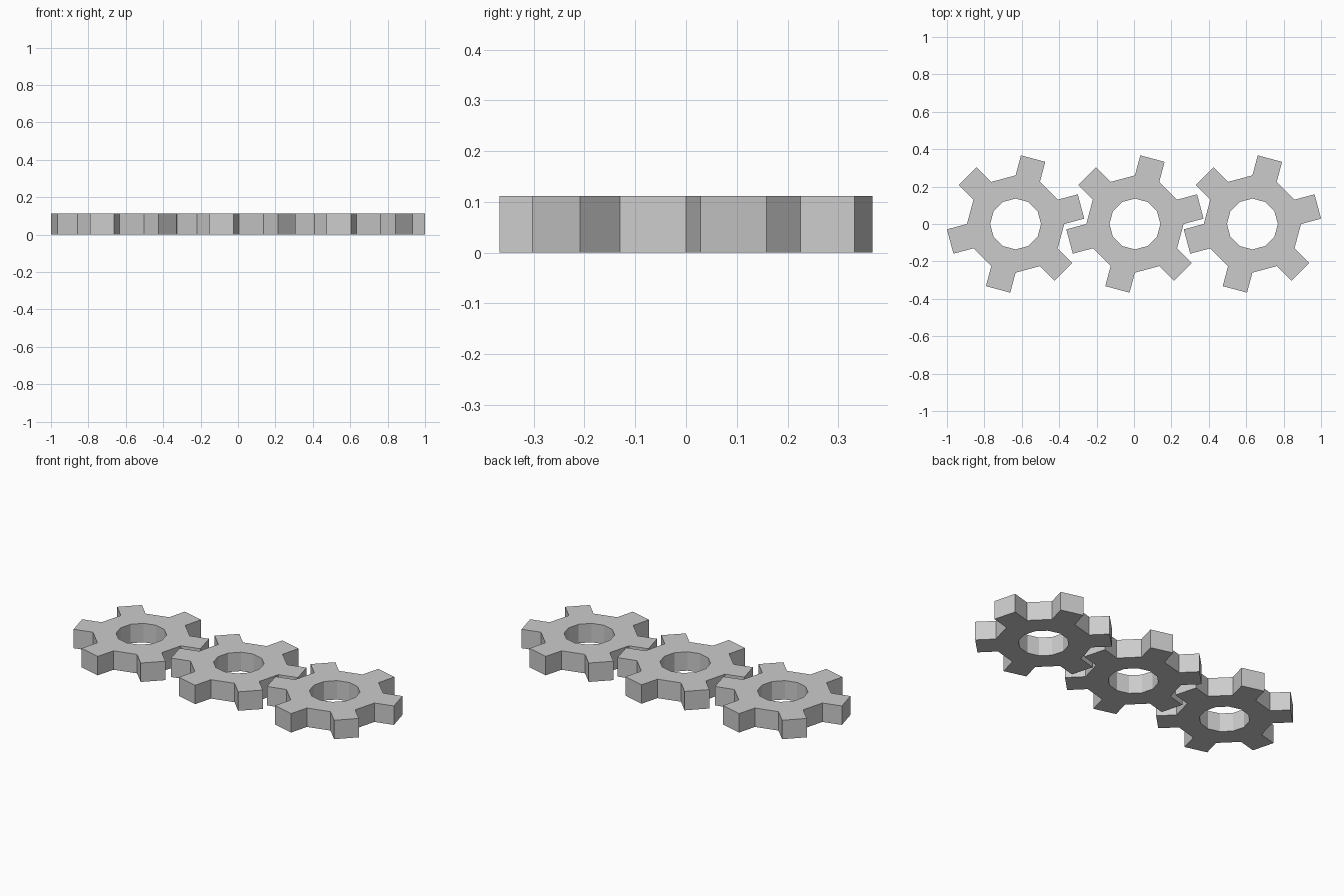
import bpy, bmesh
from math import cos, sin, radians

if "Cube" in bpy.data.objects:
    bpy.data.objects.remove(bpy.data.objects["Cube"])

HEIGHT = 0.112
ROOT_R, HOLE_R, TIP_DIST = 0.26, 0.136, 0.362


def ring_point(r, deg):
    return (r * cos(radians(deg)), r * sin(radians(deg)), 0)


def gear(name, x):
    bm = bmesh.new()
    # twelve-sided flat ring
    outer = [bm.verts.new(ring_point(ROOT_R, 30 * i)) for i in range(12)]
    inner = [bm.verts.new(ring_point(HOLE_R, 30 * i)) for i in range(12)]
    for i in range(12):
        j = (i + 1) % 12
        bm.faces.new((inner[i], outer[i], outer[j], inner[j]))
        # square tooth on every second side
        if i % 2 == 0:
            mid = 30 * i + 15
            push = TIP_DIST - ROOT_R * cos(radians(15))
            dx, dy, _ = ring_point(push, mid)
            a, b = (bm.verts.new((v.co.x + dx, v.co.y + dy, 0))
                    for v in (outer[i], outer[j]))
            bm.faces.new((outer[i], a, b, outer[j]))
    # thickness
    ext = bmesh.ops.extrude_face_region(bm, geom=bm.faces[:], use_keep_orig=True)
    top = [v for v in ext["geom"] if isinstance(v, bmesh.types.BMVert)]
    bmesh.ops.translate(bm, vec=(0, 0, HEIGHT), verts=top)
    bmesh.ops.recalc_face_normals(bm, faces=bm.faces[:])
    # merge flat top and bottom faces
    bmesh.ops.dissolve_limit(bm, angle_limit=radians(1),
                             verts=bm.verts[:], edges=bm.edges[:])
    me = bpy.data.meshes.new(name)
    bm.to_mesh(me)
    bm.free()
    ob = bpy.data.objects.new(name, me)
    ob.location.x = x
    bpy.context.collection.objects.link(ob)


# three gears in a row
for name, x in (("left_gear", -0.633), ("middle_gear", 0.005), ("right_gear", 0.633)):
    gear(name, x)
